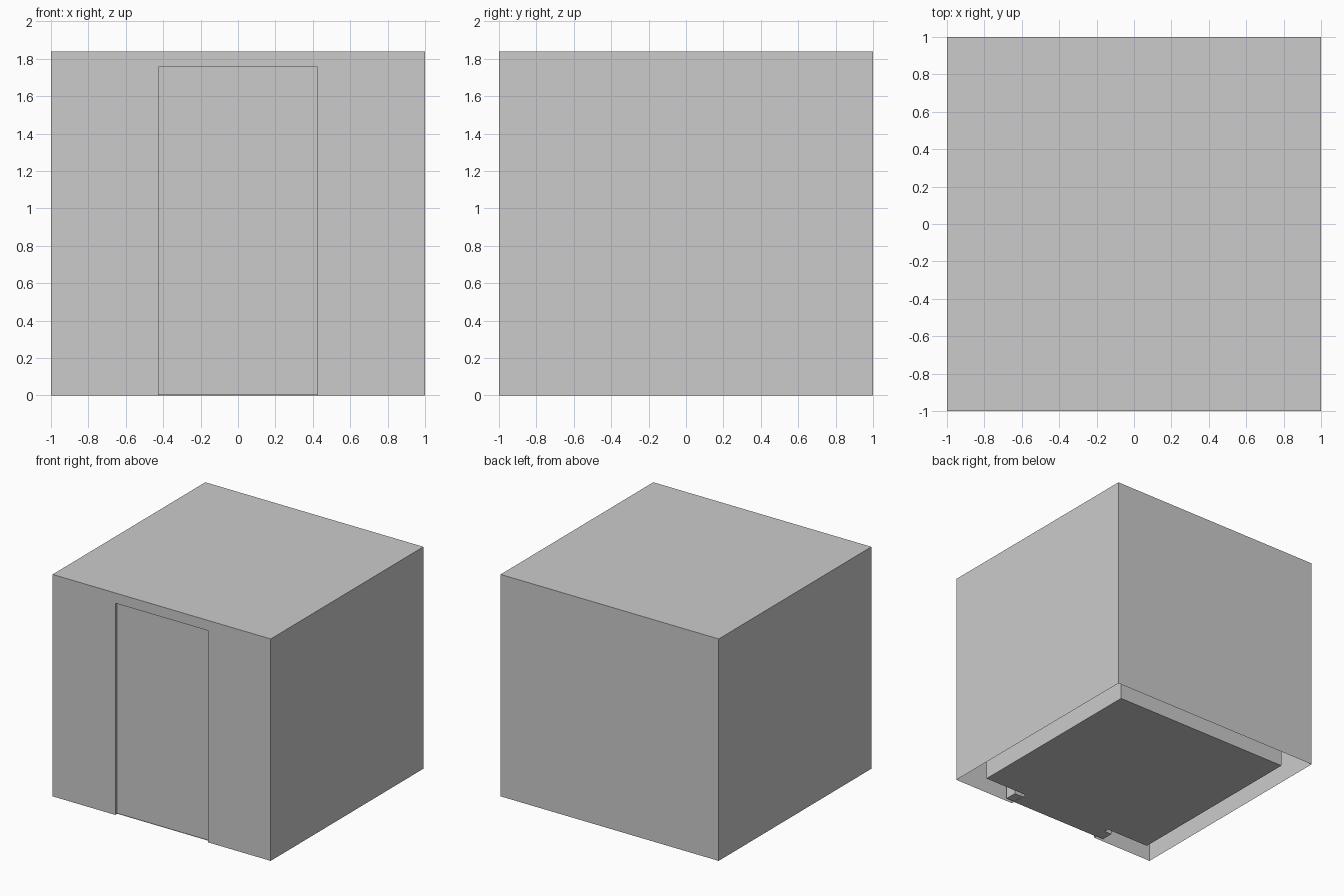
import bpy, bmesh

if "Cube" in bpy.data.objects:
    bpy.data.objects.remove(bpy.data.objects["Cube"])

OUT, INN = 1.0, 0.83            # half widths of outer and inner shells
TOP, CEIL = 1.84, 1.785         # roof and inner ceiling heights
DOOR_W, DOOR_H = 0.425, 1.755   # half width and height of doorway
RECESS = 0.025                  # door set back from front face


def finish(name, bm, recalc=True):
    if recalc:
        bmesh.ops.recalc_face_normals(bm, faces=bm.faces)
    mesh = bpy.data.meshes.new(name)
    bm.to_mesh(mesh)
    bm.free()
    obj = bpy.data.objects.new(name, mesh)
    bpy.context.collection.objects.link(obj)
    return obj


def shell(bm, r, h):
    """Open-bottomed box with a doorway in the front; returns doorway verts."""
    low = [bm.verts.new((x * r, y * r, 0)) for x, y in ((-1, -1), (-1, 1), (1, 1), (1, -1))]
    high = [bm.verts.new((v.co.x, v.co.y, h)) for v in low]
    door = [bm.verts.new((x, -r, z)) for x, z in
            ((DOOR_W, 0), (DOOR_W, DOOR_H), (-DOOR_W, DOOR_H), (-DOOR_W, 0))]
    for i in range(3):
        bm.faces.new((low[i], low[i + 1], high[i + 1], high[i]))
    bm.faces.new(high)
    bm.faces.new([low[0], high[0], high[3], low[3]] + door)
    return door


# Hollow double-skinned car body, skins joined around the doorway
bm = bmesh.new()
a = shell(bm, OUT, TOP)
b = shell(bm, INN, CEIL)
for i in range(3):
    bm.faces.new((a[i], a[i + 1], b[i + 1], b[i]))
finish("car_body", bm)

# Floor with a sill reaching into the doorway
bm = bmesh.new()
outline = [(INN, -INN), (INN, INN), (-INN, INN), (-INN, -INN),
           (-DOOR_W, -INN), (-DOOR_W, -OUT + RECESS), (DOOR_W, -OUT + RECESS), (DOOR_W, -INN)]
bm.faces.new([bm.verts.new((x, y, 0)) for x, y in reversed(outline)])
finish("floor", bm, recalc=False)

# Pair of sliding doors meeting in the middle
for side, name in ((-1, "left_door"), (1, "right_door")):
    bm = bmesh.new()
    bmesh.ops.create_cube(bm, size=1)
    for v in bm.verts:
        v.co.x = side * (0.001 if v.co.x < 0 else 0.5)
        v.co.y = -OUT + RECESS + (0 if v.co.y < 0 else 0.10)
        v.co.z = 0.004 if v.co.z < 0 else DOOR_H + 0.015
    finish(name, bm)
